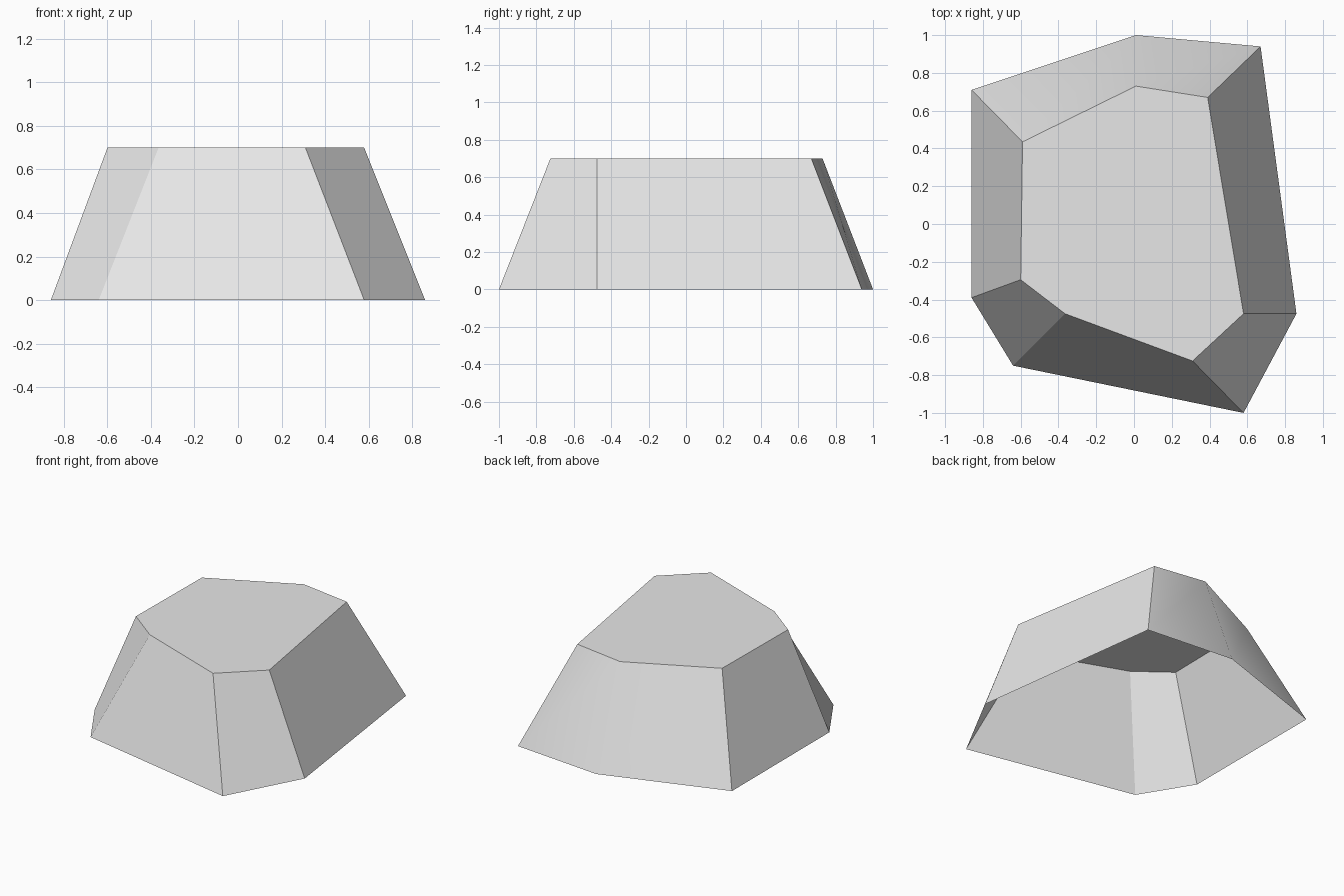
import bpy, bmesh, math

cube = bpy.data.objects.get("Cube")
if cube:
    bpy.data.objects.remove(cube, do_unlink=True)

# Light grey material
grey = bpy.data.materials.new("light_grey")
grey.use_nodes = True
colour = (0.8, 0.8, 0.8, 1)
grey.diffuse_color = colour
grey.node_tree.nodes["Principled BSDF"].inputs["Base Color"].default_value = colour

# Irregular seven-sided outlines of the open base and the flat top
HEIGHT = 0.7
base_outline = [(0.01, 1.0), (-0.86, 0.71), (-0.86, -0.39), (-0.64, -0.75),
                (0.58, -1.0), (0.86, -0.475), (0.67, 0.94)]
top_outline = [(0.01, 0.73), (-0.59, 0.435), (-0.60, -0.295), (-0.365, -0.475),
               (0.31, -0.725), (0.58, -0.475), (0.39, 0.67)]

# Hollow rock shell: sloping walls and a top, open underneath
bm = bmesh.new()
base = [bm.verts.new((x, y, 0)) for x, y in base_outline]
top = [bm.verts.new((x, y, HEIGHT)) for x, y in top_outline]
count = len(base)
for i in range(count):
    j = (i + 1) % count
    bm.faces.new((base[i], base[j], top[j], top[i]))
bm.faces.new(top)
bm.normal_update()

mesh = bpy.data.meshes.new("rock_shell")
bm.to_mesh(mesh)
bm.free()
mesh.materials.append(grey)
rock = bpy.data.objects.new("rock_shell", mesh)
bpy.context.collection.objects.link(rock)

# Soften only the shallow corners between walls
bpy.ops.object.select_all(action='DESELECT')
rock.select_set(True)
bpy.context.view_layer.objects.active = rock
bpy.ops.object.shade_smooth_by_angle(angle=math.radians(30))
